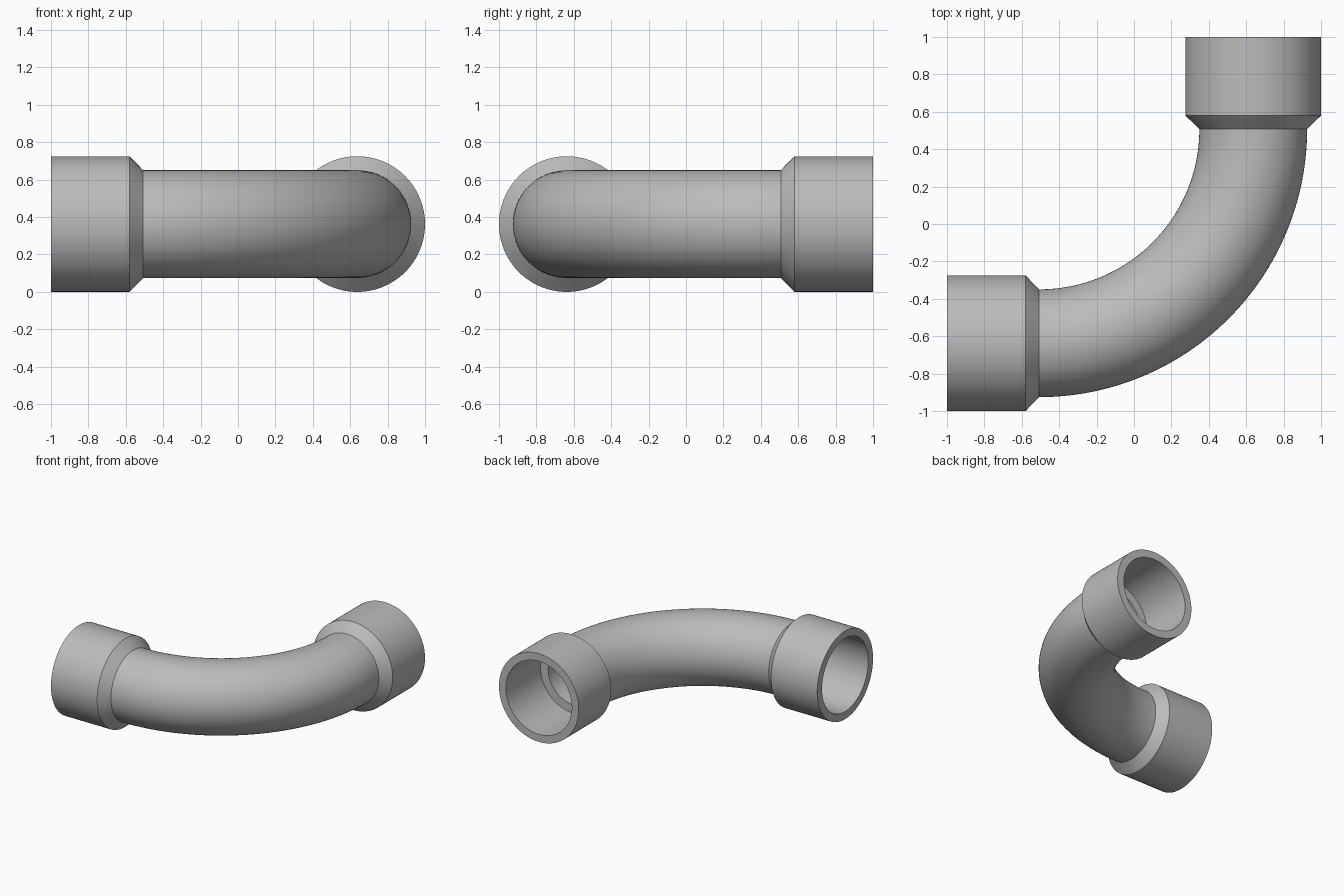
import bpy, bmesh
from math import cos, sin, pi
from mathutils import Vector

cube = bpy.data.objects.get("Cube")
if cube:
    bpy.data.objects.remove(cube, do_unlink=True)

SIDES, STEPS = 96, 64
SOCKET_R, PIPE_R, SOCKET_BORE, PIPE_BORE = 0.3625, 0.288, 0.30, 0.23
END, SHOULDER, BEND_END, STOP = 1.0, 0.58, 0.507, 0.55
AXIS = END - SOCKET_R           # distance of each straight run from the middle
BEND_R = AXIS + BEND_END        # radius of the elbow centreline

mat = bpy.data.materials.new("grey_plastic")
mat.use_nodes = True
grey = (0.5, 0.5, 0.5, 1)
mat.diffuse_color = grey
mat.node_tree.nodes["Principled BSDF"].inputs["Base Color"].default_value = grey


def sweep(name, stations, closed=False):
    """Skin circular rings, each given as centre, sideways direction and radius."""
    bm = bmesh.new()
    rings = []
    for centre, side, radius in stations:
        rings.append([bm.verts.new(centre + radius * (side * cos(a) + Vector((0, 0, sin(a)))))
                      for a in (2 * pi * i / SIDES for i in range(SIDES))])
    pairs = list(zip(rings, rings[1:]))
    if closed:
        pairs.append((rings[-1], rings[0]))
    for a, b in pairs:
        for i in range(SIDES):
            j = (i + 1) % SIDES
            bm.faces.new((a[i], a[j], b[j], b[i]))
    bmesh.ops.recalc_face_normals(bm, faces=bm.faces)
    mesh = bpy.data.meshes.new(name)
    bm.to_mesh(mesh)
    bm.free()
    mesh.materials.append(mat)
    obj = bpy.data.objects.new(name, mesh)
    bpy.context.collection.objects.link(obj)
    bpy.ops.object.select_all(action='DESELECT')
    obj.select_set(True)
    bpy.context.view_layer.objects.active = obj
    bpy.ops.object.shade_smooth_by_angle(angle=pi / 6)
    return obj


# Elbow: outer wall one way, bore back the other way
def bend_station(i, radius):
    a = -pi / 2 + pi / 2 * i / STEPS
    side = Vector((cos(a), sin(a), 0))
    return Vector((-BEND_END, BEND_END, SOCKET_R)) + side * BEND_R, side, radius


outer = [bend_station(i, PIPE_R) for i in range(STEPS + 1)]
bore = [bend_station(i, PIPE_BORE) for i in reversed(range(STEPS + 1))]
sweep("elbow_pipe", outer + bore, closed=True)

# Sockets: flared collar with a wide mouth and an inner stop ledge
profile = [(BEND_END, PIPE_BORE), (BEND_END, PIPE_R), (SHOULDER, SOCKET_R), (END, SOCKET_R),
           (END, SOCKET_BORE), (STOP, SOCKET_BORE), (STOP, PIPE_BORE)]
for name, place, side in (
        ("right_socket", lambda d: Vector((-d, -AXIS, SOCKET_R)), Vector((0, -1, 0))),
        ("back_socket", lambda d: Vector((AXIS, d, SOCKET_R)), Vector((1, 0, 0)))):
    sweep(name, [(place(d), side, r) for d, r in profile], closed=True)
